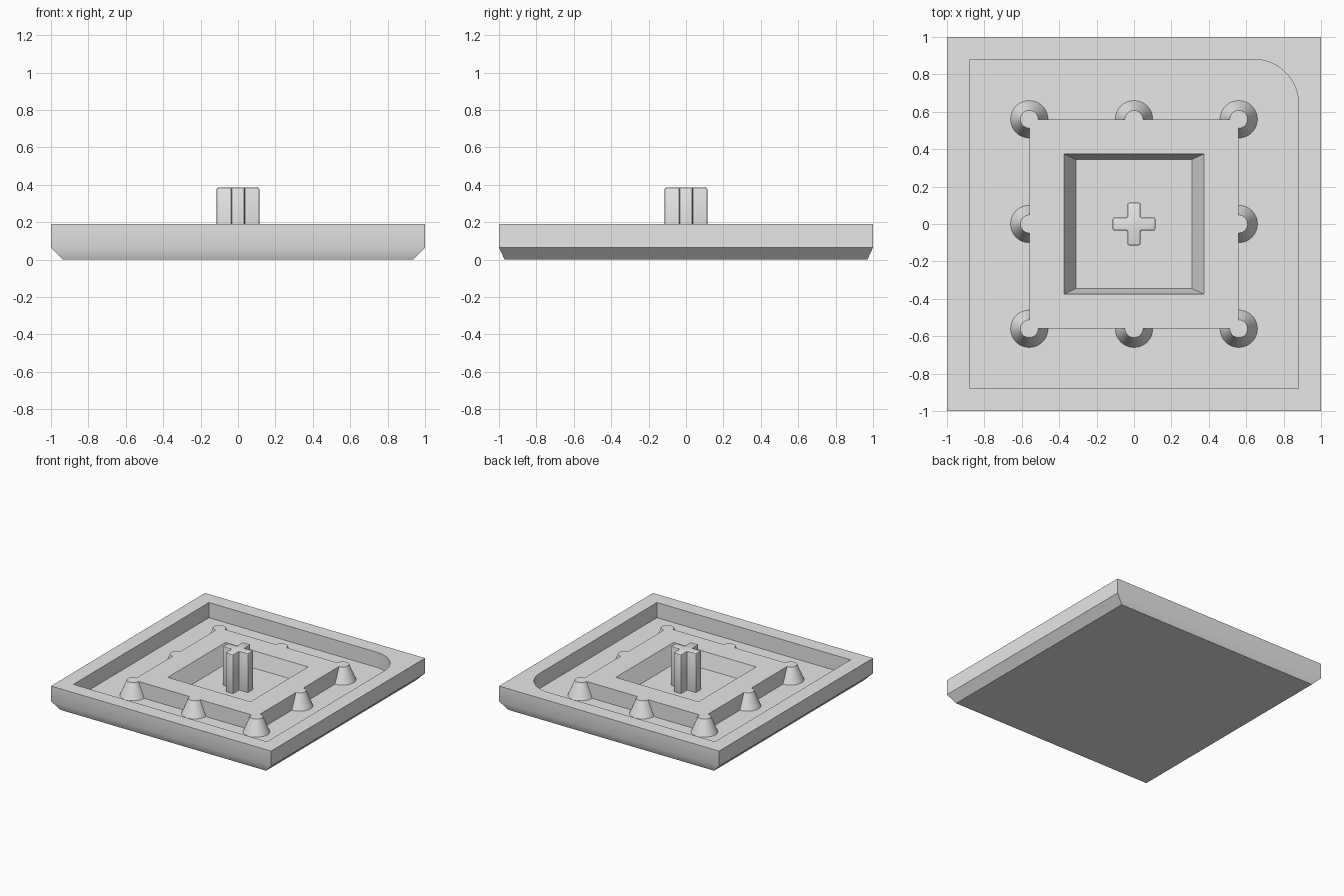
import bpy, bmesh, math

cube = bpy.data.objects.get("Cube")
if cube:
    bpy.data.objects.remove(cube, do_unlink=True)

FLOOR, RIM, STEM_TOP = 0.065, 0.19, 0.385

grey = bpy.data.materials.new("light_grey")
grey.use_nodes = True
grey.diffuse_color = (0.8, 0.8, 0.8, 1)
grey.node_tree.nodes["Principled BSDF"].inputs["Base Color"].default_value = (0.8, 0.8, 0.8, 1)


def rect(x, y, z):
    return [(-x, -y, z), (x, -y, z), (x, y, z), (-x, y, z)]


def loft(name, loops, capped=True):
    """Join matching loops, listed from bottom to top, into one mesh object."""
    bm = bmesh.new()
    rings = [[bm.verts.new(p) for p in loop] for loop in loops]
    n = len(rings[0])
    for a, b in zip(rings, rings[1:]):
        for i in range(n):
            j = (i + 1) % n
            bm.faces.new((a[i], a[j], b[j], b[i]))
    if capped:
        bm.faces.new(rings[0][::-1])
        bm.faces.new(rings[-1])
        bmesh.ops.recalc_face_normals(bm, faces=bm.faces)
    mesh = bpy.data.meshes.new(name)
    bm.to_mesh(mesh)
    bm.free()
    obj = bpy.data.objects.new(name, mesh)
    bpy.context.collection.objects.link(obj)
    mesh.materials.append(grey)
    return obj


def activate(obj):
    bpy.ops.object.select_all(action="DESELECT")
    obj.select_set(True)
    bpy.context.view_layer.objects.active = obj


def smooth(obj):
    activate(obj)
    bpy.ops.object.shade_smooth_by_angle(angle=math.radians(30))


# Tray with a chamfered underside
tray = loft("tray", [rect(0.935, 0.97, 0), rect(1, 1, FLOOR), rect(1, 1, RIM)])

# Pocket with one rounded corner
w, r, steps = 0.88, 0.24, 24
outline = [(-w, w), (-w, -w), (w, -w)]
for i in range(steps + 1):
    a = math.pi / 2 * i / steps
    outline.append((w - r + r * math.cos(a), w - r + r * math.sin(a)))
cutter = loft("pocket_cutter", [[(x, y, z) for x, y in outline] for z in (FLOOR, 0.3)])
cutter.hide_render = True
cut = tray.modifiers.new("pocket", "BOOLEAN")
cut.operation, cut.solver, cut.object = "DIFFERENCE", "EXACT", cutter
activate(tray)
bpy.ops.object.modifier_apply(modifier=cut.name)
bpy.data.objects.remove(cutter, do_unlink=True)
smooth(tray)

# Raised square frame with a sloping recess
P = 0.56
loft("platform", [rect(P, P, FLOOR), rect(P, P, RIM), rect(0.375, 0.375, RIM),
                  rect(0.31, 0.345, FLOOR)], capped=False)

# Tapered pegs around the platform edge
for ix in (-1, 0, 1):
    for iy in (-1, 0, 1):
        if ix or iy:
            bpy.ops.mesh.primitive_cone_add(vertices=32, radius1=0.1, radius2=0.048,
                                            depth=RIM - FLOOR,
                                            location=(ix * P, iy * P, (RIM + FLOOR) / 2))
            peg = bpy.context.object
            peg.name = "peg"
            peg.data.materials.append(grey)
            smooth(peg)

# Cross-shaped stem with softened edges
a, b = 0.035, 0.114
quarter = [(b, -a), (b, a), (a, a)]
cross = []
for k in range(4):
    c, s = round(math.cos(k * math.pi / 2)), round(math.sin(k * math.pi / 2))
    cross += [(x * c - y * s, x * s + y * c) for x, y in quarter]
stem = loft("stem", [[(x, y, z) for x, y in cross] for z in (FLOOR - 0.02, STEM_TOP)])
bevel = stem.modifiers.new("soft_edges", "BEVEL")
bevel.width, bevel.segments = 0.008, 2
activate(stem)
bpy.ops.object.modifier_apply(modifier=bevel.name)
smooth(stem)
